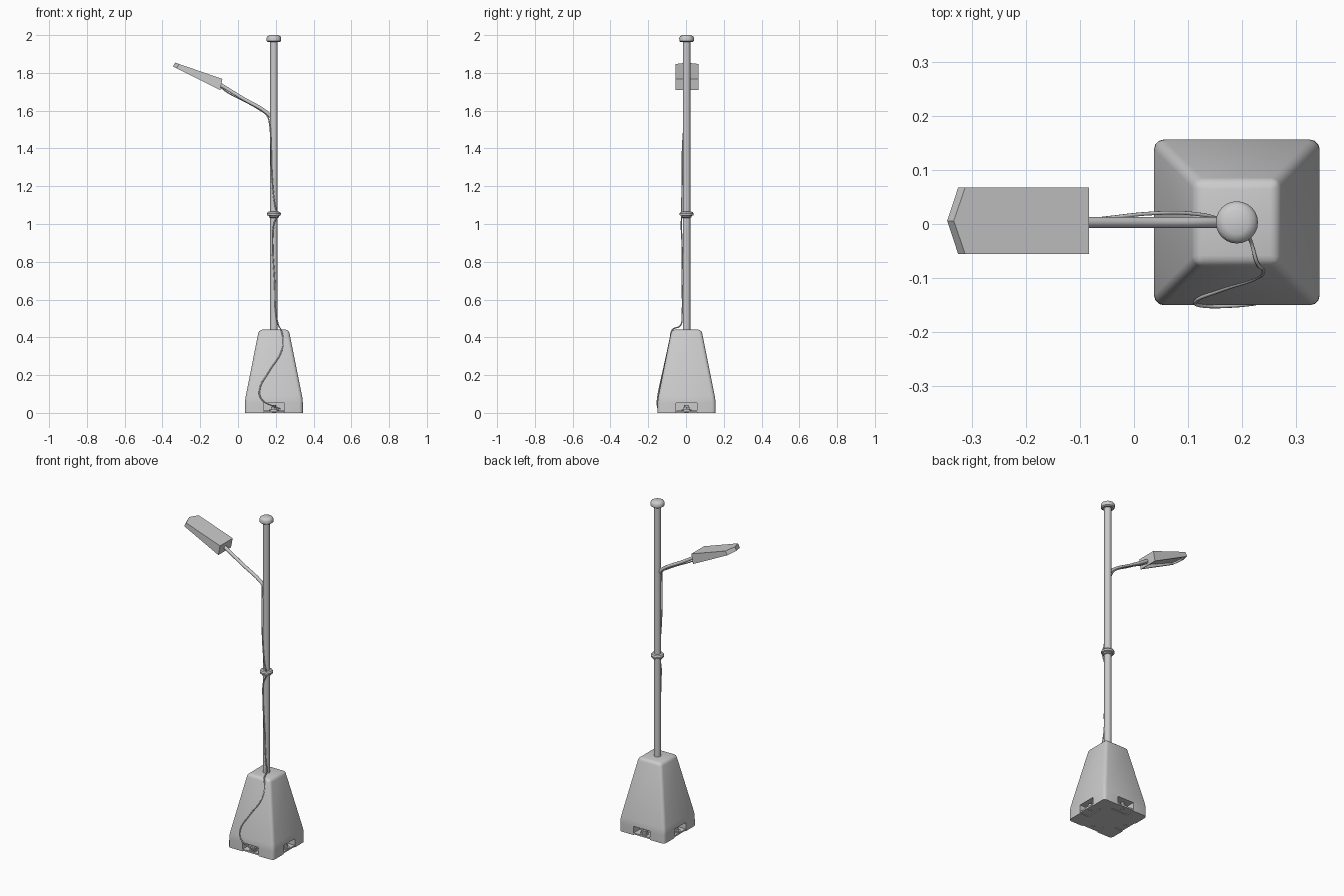
import bpy, bmesh, math
from mathutils import Vector, Matrix

if "Cube" in bpy.data.objects:
    bpy.data.objects.remove(bpy.data.objects["Cube"])

CX, CY = 0.19, 0.003   # pole axis


def finish(name, bm, angle=None):
    bmesh.ops.recalc_face_normals(bm, faces=bm.faces[:])
    me = bpy.data.meshes.new(name)
    bm.to_mesh(me)
    bm.free()
    ob = bpy.data.objects.new(name, me)
    bpy.context.collection.objects.link(ob)
    if angle:
        smooth(ob, angle)
    return ob


def smooth(ob, angle):
    bpy.ops.object.select_all(action='DESELECT')
    bpy.context.view_layer.objects.active = ob
    ob.select_set(True)
    bpy.ops.object.shade_smooth_by_angle(angle=math.radians(angle))


def add_box(bm, lo, hi, mat=Matrix()):
    lo, hi = Vector(lo), Vector(hi)
    size = hi - lo
    bmesh.ops.create_cube(bm, size=1, matrix=mat @ Matrix.Translation((lo + hi) / 2)
                          @ Matrix.Diagonal((*size, 1)))


def add_cyl(bm, r, loc, depth, seg, mat=Matrix()):
    bmesh.ops.create_cone(bm, cap_ends=True, segments=seg, radius1=r, radius2=r, depth=depth,
                          matrix=mat @ Matrix.Translation(loc))


def bridge(bm, rings):
    n = len(rings[0])
    for a, b in zip(rings, rings[1:]):
        for i in range(n):
            j = (i + 1) % n
            bm.faces.new((a[i], a[j], b[j], b[i]))
    bm.faces.new(rings[0][::-1])
    bm.faces.new(rings[-1])


def lathe(name, profile, seg=24):
    bm = bmesh.new()
    rings = [[bm.verts.new((CX + r * math.cos(2 * math.pi * i / seg),
                            CY + r * math.sin(2 * math.pi * i / seg), z))
              for i in range(seg)] for r, z in profile]
    bridge(bm, rings)
    return finish(name, bm, 35)


def tube(name, pts, r, res=2, bevel=3, kind='BEZIER'):
    cu = bpy.data.curves.new(name, 'CURVE')
    cu.dimensions = '3D'
    cu.bevel_depth, cu.bevel_resolution = r, bevel
    cu.resolution_u = res
    cu.use_fill_caps = True
    sp = cu.splines.new('BEZIER')
    sp.bezier_points.add(len(pts) - 1)
    for p, co in zip(sp.bezier_points, pts):
        p.co = co
        p.handle_left_type = p.handle_right_type = 'AUTO'
    ob = bpy.data.objects.new(name, cu)
    bpy.context.collection.objects.link(ob)
    bpy.ops.object.select_all(action='DESELECT')
    bpy.context.view_layer.objects.active = ob
    ob.select_set(True)
    bpy.ops.object.convert(target='MESH')
    ob = bpy.context.view_layer.objects.active
    smooth(ob, 50)
    return ob


# concrete base: tapered block with rounded edges
bm = bmesh.new()
rings = [[bm.verts.new((CX + sx * h, CY + sy * h, z))
          for sx, sy in ((-1, -1), (1, -1), (1, 1), (-1, 1))]
         for h, z in ((0.153, 0), (0.153, 0.07), (0.079, 0.441))]
bridge(bm, rings)
edges = [e for e in bm.edges if max(v.co.z for v in e.verts) > 0.01]
bmesh.ops.bevel(bm, geom=edges, offset=0.018, segments=3, profile=0.5, affect='EDGES')
base = finish("concrete_base", bm)

# anchor notches in all four sides, open at the bottom
turns = [Matrix.Translation((CX, CY, 0)) @ Matrix.Rotation(k * math.pi / 2, 4, 'Z') for k in range(4)]
bm = bmesh.new()
for m in turns:
    add_box(bm, (-0.055, -0.2, -0.03), (0.055, -0.095, 0.053), m)
cutter = finish("notch_cutter", bm)
cutter.hide_render = True
mod = base.modifiers.new("notches", 'BOOLEAN')
mod.operation, mod.solver, mod.object = 'DIFFERENCE', 'EXACT', cutter
bpy.context.view_layer.objects.active = base
bpy.ops.object.modifier_apply(modifier=mod.name)
bpy.data.objects.remove(cutter)
smooth(base, 40)

# anchor plates with bolt, nut and washer
bm = bmesh.new()
for m in turns:
    add_box(bm, (-0.054, -0.152, 0.004), (0.054, -0.096, 0.013), m)
    add_cyl(bm, 0.026, (0, -0.125, 0.015), 0.005, 16, m)
    add_cyl(bm, 0.019, (0, -0.125, 0.023), 0.014, 6, m)
    add_cyl(bm, 0.010, (0, -0.125, 0.022), 0.042, 12, m)
finish("anchor_bolts", bm, 35)

# pole, top cap and mid collar
lathe("pole", [(0.02, 0.42), (0.02, 1.97)])
lathe("pole_cap", [(0.031, 1.963), (0.038, 1.968), (0.039, 1.985), (0.034, 1.994), (0.022, 2.0)])
lathe("pole_collar", [(0.021, 1.033), (0.027, 1.036), (0.027, 1.043), (0.036, 1.046),
                      (0.037, 1.056), (0.032, 1.064), (0.021, 1.066)])

# lamp arm
tube("lamp_arm", [(0.185, CY, 1.555), (0.155, CY, 1.588), (0.03, CY, 1.662), (-0.105, CY, 1.745)],
     0.010, res=4)

# lamp head: pointed wedge with recessed underside
Y0, YM, Y1 = -0.055, 0.006, 0.067
top = [(-0.083, Y0, 1.768), (-0.083, Y1, 1.768), (-0.312, Y1, 1.847), (-0.333, YM, 1.854),
       (-0.312, Y0, 1.847)]
bot = [(-0.094, Y0, 1.709), (-0.094, Y1, 1.709), (-0.325, Y1, 1.824), (-0.345, YM, 1.834),
       (-0.325, Y0, 1.824)]
bm = bmesh.new()
bridge(bm, [[bm.verts.new(p) for p in bot], [bm.verts.new(p) for p in top]])
bm.faces.ensure_lookup_table()
bmesh.ops.recalc_face_normals(bm, faces=bm.faces[:])
under = min(bm.faces, key=lambda f: f.normal.z)
bmesh.ops.inset_region(bm, faces=[under], thickness=0.012)
mid = Vector((0.01, 0, 0.018))
for v in under.verts:            # shallower toward the thin tip
    t = (v.co.x + 0.345) / 0.26
    v.tag = True
res = bmesh.ops.extrude_face_region(bm, geom=[under])
for v in [g for g in res["geom"] if isinstance(g, bmesh.types.BMVert)]:
    t = (v.co.x + 0.345) / 0.26
    v.co += Vector((0.4, 0, 0.9)) * (0.008 + 0.016 * t)
if under.is_valid:
    bmesh.ops.delete(bm, geom=[under], context='FACES_ONLY')
finish("lamp_head", bm)

# loose power cable: up the base, along the pole, then beside the arm
path = [(0.225, -0.147, 0.022), (0.185, -0.151, 0.036), (0.125, -0.151, 0.072), (0.113, -0.144, 0.115),
        (0.165, -0.121, 0.22), (0.23, -0.098, 0.325), (0.239, -0.084, 0.39), (0.227, -0.071, 0.441),
        (0.215, -0.030, 0.462), (0.202, -0.021, 0.52), (0.194, -0.021, 0.70), (0.183, -0.021, 0.90),
        (0.190, -0.025, 1.0), (0.208, -0.022, 1.05), (0.196, -0.022, 1.10), (0.180, -0.020, 1.25),
        (0.173, -0.016, 1.45), (0.167, -0.006, 1.53), (0.153, 0.010, 1.575), (0.11, 0.019, 1.607),
        (0.04, 0.020, 1.647), (-0.05, 0.011, 1.693), (-0.10, 0.005, 1.73)]
tube("power_cable", path, 0.0035, res=5, bevel=2)
